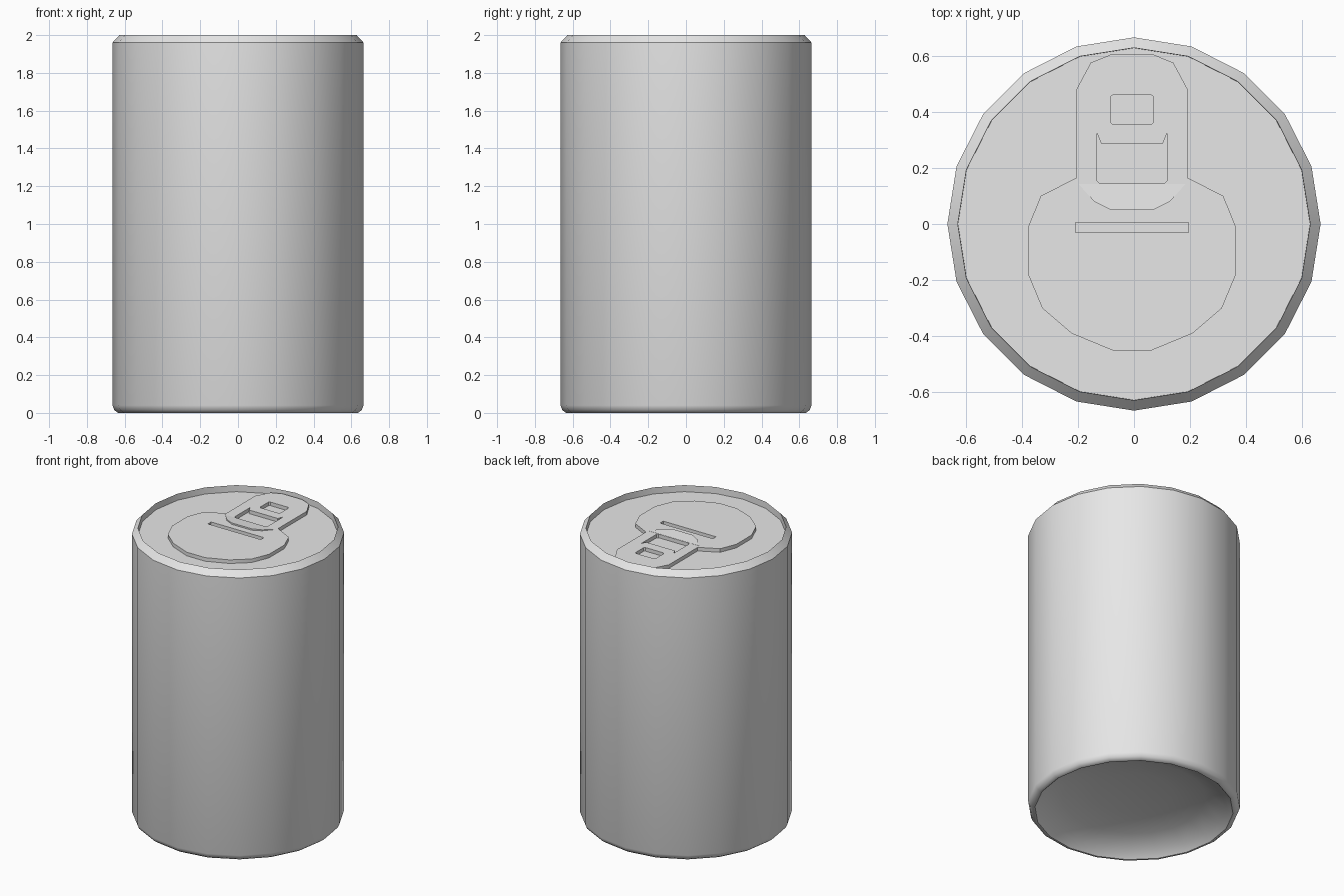
import bpy, bmesh, math

if "Cube" in bpy.data.objects:
    bpy.data.objects.remove(bpy.data.objects["Cube"])

LID = 1.955      # height of the recessed lid
PLATE = 1.98     # top of the raised plate
SIDES = 20

metal = bpy.data.materials.new("grey metal")
metal.diffuse_color = (0.8, 0.8, 0.8, 1)
metal.use_nodes = True
metal.node_tree.nodes["Principled BSDF"].inputs["Base Color"].default_value = metal.diffuse_color


def finish(name, mesh, angle):
    ob = bpy.data.objects.new(name, mesh)
    bpy.context.collection.objects.link(ob)
    mesh.materials.clear()
    mesh.materials.append(metal)
    bpy.ops.object.select_all(action='DESELECT')
    ob.select_set(True)
    bpy.context.view_layer.objects.active = ob
    bpy.ops.object.shade_smooth_by_angle(angle=math.radians(angle))
    return ob


def lathe(name, profile):
    """Revolve (radius, z) points; the first and last lie on the axis."""
    bm = bmesh.new()
    rings = []
    for r, z in profile:
        if r == 0:
            rings.append([bm.verts.new((0, 0, z))] * SIDES)
        else:
            rings.append([bm.verts.new((r * math.cos(math.tau * i / SIDES),
                                        r * math.sin(math.tau * i / SIDES), z))
                          for i in range(SIDES)])
    for a, b in zip(rings, rings[1:]):
        for i in range(SIDES):
            j = (i + 1) % SIDES
            bm.faces.new(list(dict.fromkeys((a[i], a[j], b[j], b[i]))))
    bmesh.ops.recalc_face_normals(bm, faces=bm.faces)
    mesh = bpy.data.meshes.new(name)
    bm.to_mesh(mesh)
    bm.free()
    return finish(name, mesh, 40)


def plate(name, loops, z0, z1):
    """Flat plate from an outline followed by hole outlines."""
    cu = bpy.data.curves.new(name + "_outline", 'CURVE')
    cu.dimensions = '2D'
    cu.fill_mode = 'BOTH'
    cu.extrude = (z1 - z0) / 2
    for pts in loops:
        sp = cu.splines.new('POLY')
        sp.points.add(len(pts) - 1)
        for p, (x, y) in zip(sp.points, pts):
            p.co = (x, y, 0, 1)
        sp.use_cyclic_u = True
    helper = bpy.data.objects.new(name + "_helper", cu)
    bpy.context.collection.objects.link(helper)
    deps = bpy.context.evaluated_depsgraph_get()
    mesh = bpy.data.meshes.new_from_object(helper.evaluated_get(deps))
    bpy.data.objects.remove(helper)
    bm = bmesh.new()
    bm.from_mesh(mesh)
    bmesh.ops.remove_doubles(bm, verts=bm.verts, dist=1e-5)
    bmesh.ops.translate(bm, verts=bm.verts, vec=(0, 0, (z0 + z1) / 2))
    bmesh.ops.recalc_face_normals(bm, faces=bm.faces)
    bm.to_mesh(mesh)
    bm.free()
    return finish(name, mesh, 30)


def mirrored(half, cx=-0.007):
    """Close a half outline by mirroring it about x = cx."""
    return ([(cx + x, y) for x, y in half]
            + [(cx - x, y) for x, y in reversed(half)])


# can body: domed base, wall, bevelled rim and recessed lid
lathe("can_body", [
    (0, 0.13), (0.25, 0.12), (0.45, 0.09), (0.58, 0.04), (0.622, 0),
    (0.635, 0), (0.655, 0.015), (0.665, 0.04), (0.665, 1.96),
    (0.628, 2.0), (0.627, LID), (0, LID)])

# raised keyhole plate: round opening panel and pull tab, with cut-outs
outline = mirrored([
    (0.07, -0.45), (0.215, -0.39), (0.32, -0.30), (0.37, -0.18),
    (0.37, -0.01), (0.325, 0.10), (0.198, 0.165), (0.198, 0.48),
    (0.147, 0.575), (0.073, 0.605)])
finger_hole = mirrored([(0.068, 0.355), (0.077, 0.362), (0.077, 0.453), (0.068, 0.46)])
rivet_hole = mirrored([(0.115, 0.145), (0.125, 0.155), (0.125, 0.325), (0.11, 0.287)])
slot = mirrored([(0.202, -0.03), (0.202, 0.005)])
plate("opening_panel_and_tab", [outline, finger_hole, rivet_hole, slot], LID - 0.002, PLATE)

# lifted nose of the tab, fading into the plate
nose = mirrored([(0.075, 0.05), (0.135, 0.08), (0.19, 0.142)])
bm = bmesh.new()
top = [bm.verts.new((x, y, PLATE + 0.001 + 0.009 * (0.142 - y) / 0.092)) for x, y in nose]
low = [bm.verts.new((x, y, PLATE - 0.002)) for x, y in nose]
bm.faces.new(top)
bm.faces.new(low)
for i in range(len(nose)):
    j = (i + 1) % len(nose)
    bm.faces.new((low[i], low[j], top[j], top[i]))
bmesh.ops.recalc_face_normals(bm, faces=bm.faces)
nose_mesh = bpy.data.meshes.new("tab_nose")
bm.to_mesh(nose_mesh)
bm.free()
finish("tab_nose", nose_mesh, 30)
